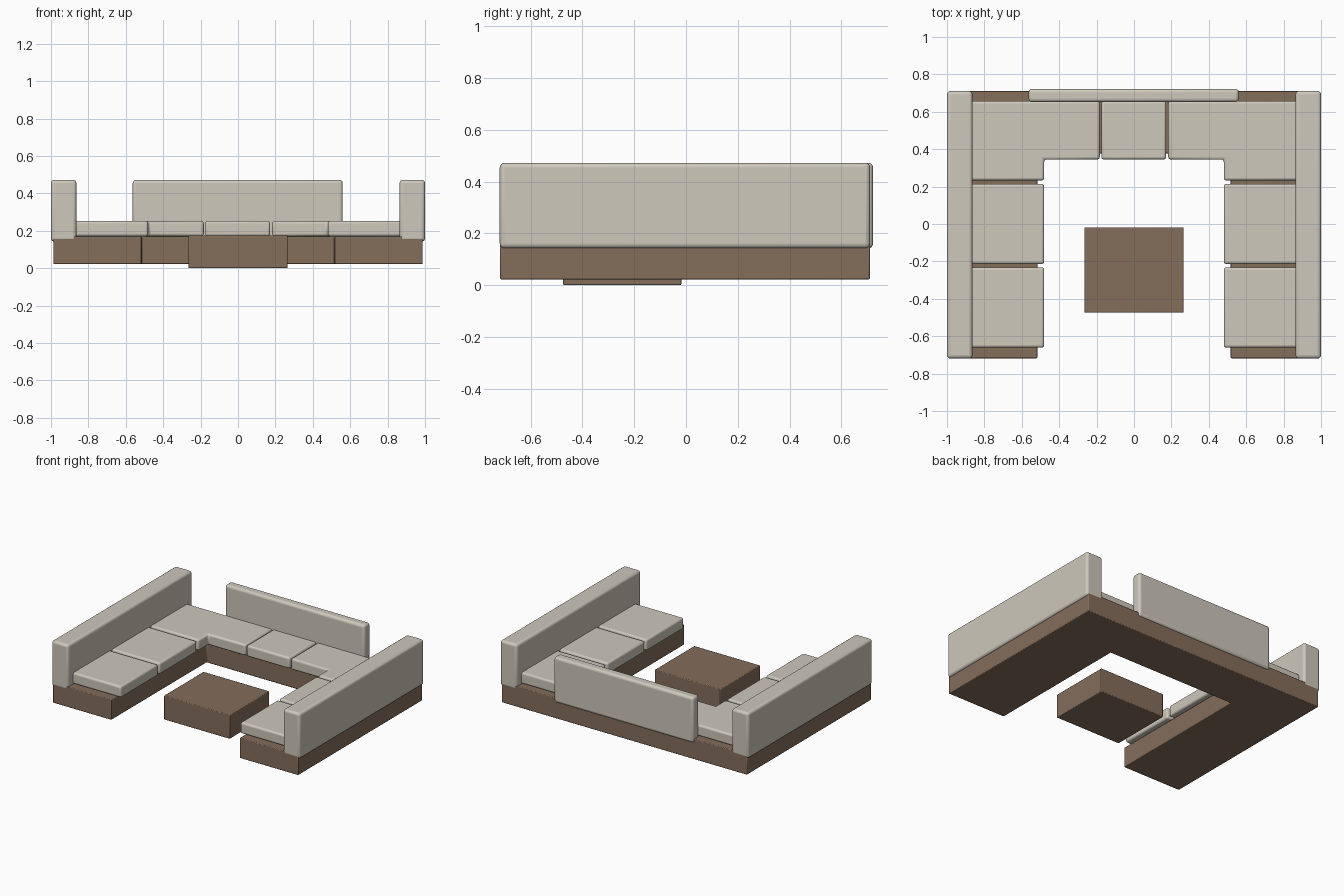
import bpy, bmesh, math

if "Cube" in bpy.data.objects:
    bpy.data.objects.remove(bpy.data.objects["Cube"])


def material(name, colour):
    m = bpy.data.materials.new(name)
    m.diffuse_color = (*colour, 1)
    m.use_nodes = True
    m.node_tree.nodes["Principled BSDF"].inputs["Base Color"].default_value = m.diffuse_color
    return m


WOOD = material("brown_wicker", (0.23, 0.155, 0.105))
FABRIC = material("beige_fabric", (0.62, 0.58, 0.50))


def slab(name, outline, z0, z1, mat, bevel, segments):
    """Extrude a plan outline from z0 to z1 and round its edges."""
    bm = bmesh.new()
    face = bm.faces.new([bm.verts.new((x, y, z0)) for x, y in outline])
    ext = bmesh.ops.extrude_face_region(bm, geom=[face])
    for v in ext["geom"]:
        if isinstance(v, bmesh.types.BMVert):
            v.co.z = z1
    bmesh.ops.recalc_face_normals(bm, faces=bm.faces)
    mesh = bpy.data.meshes.new(name)
    bm.to_mesh(mesh)
    bm.free()
    mesh.materials.append(mat)
    ob = bpy.data.objects.new(name, mesh)
    bpy.context.collection.objects.link(ob)
    mod = ob.modifiers.new("rounded_edges", "BEVEL")
    mod.width = bevel
    mod.segments = segments
    bpy.ops.object.select_all(action="DESELECT")
    ob.select_set(True)
    bpy.context.view_layer.objects.active = ob
    bpy.ops.object.shade_smooth_by_angle(angle=math.radians(40))
    return ob


def rect(x0, x1, y0, y1):
    return [(x0, y0), (x1, y0), (x1, y1), (x0, y1)]


# U-shaped base
slab("sofa_base", [(-0.987, -0.718), (-0.517, -0.718), (-0.517, 0.378), (0.517, 0.378),
                   (0.517, -0.718), (0.987, -0.718), (0.987, 0.71), (-0.987, 0.71)],
     0.022, 0.17, WOOD, 0.005, 2)

# Coffee table block
slab("coffee_table", rect(-0.265, 0.265, -0.474, -0.018), 0.0, 0.175, WOOD, 0.005, 2)

# Rear backrest and middle seat
slab("rear_backrest", rect(-0.563, 0.56, 0.652, 0.722), 0.142, 0.472, FABRIC, 0.018, 4)
slab("middle_seat", rect(-0.175, 0.172, 0.345, 0.657), 0.17, 0.252, FABRIC, 0.014, 4)

# Mirrored left and right parts
for side, s in (("left", -1), ("right", 1)):
    def put(name, outline, z0, z1, bevel):
        slab(f"{side}_{name}", [(s * x, y) for x, y in outline], z0, z1, FABRIC, bevel, 4)

    put("backrest", rect(0.864, 1.0, -0.719, 0.711), 0.142, 0.472, 0.018)
    put("front_seat", rect(0.48, 0.875, -0.661, -0.232), 0.17, 0.252, 0.014)
    put("centre_seat", rect(0.48, 0.875, -0.214, 0.215), 0.17, 0.252, 0.014)
    # L-shaped corner cushion
    put("corner_seat", [(0.183, 0.345), (0.48, 0.345), (0.48, 0.233), (0.875, 0.233),
                        (0.875, 0.657), (0.183, 0.657)], 0.17, 0.252, 0.014)
